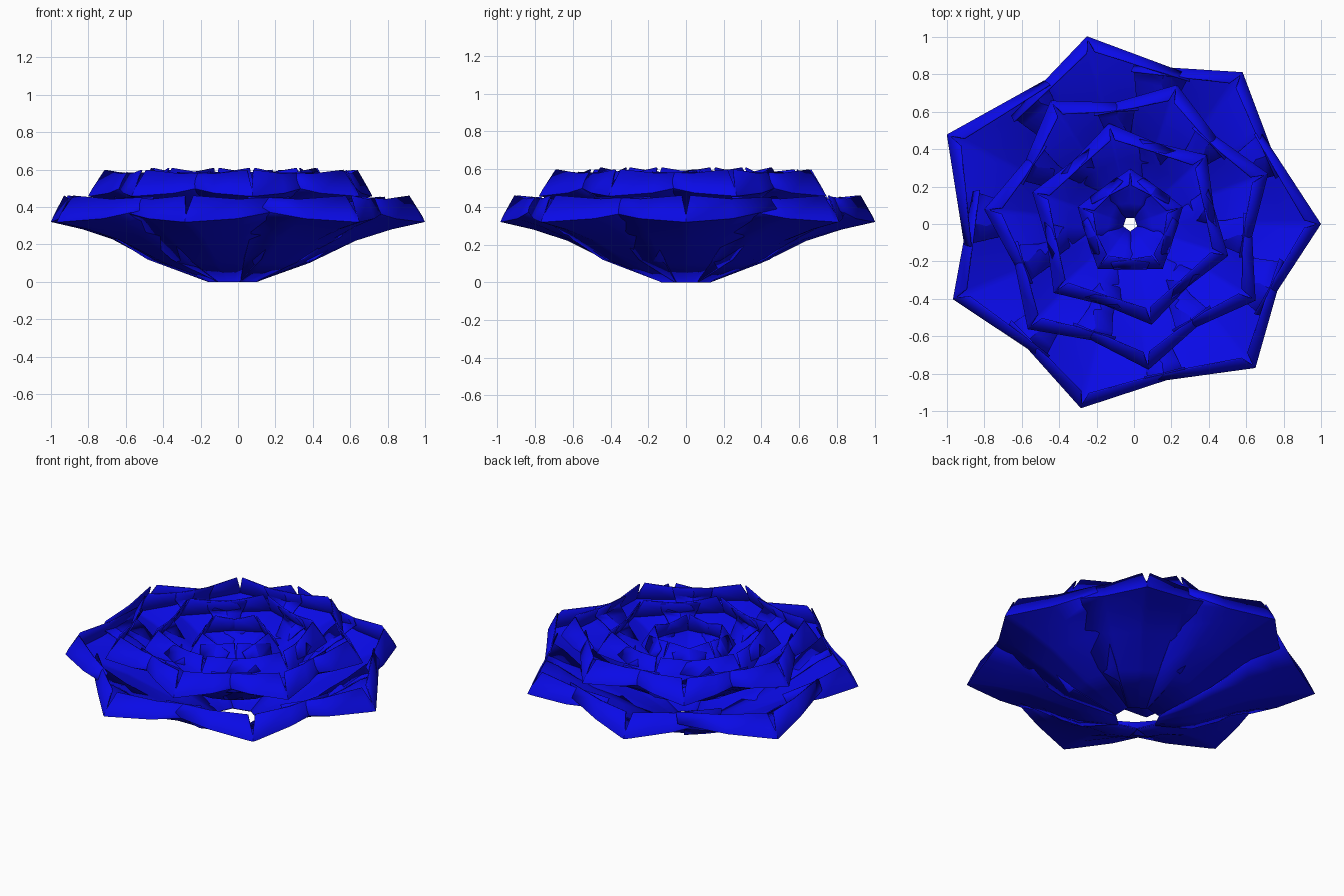
import bpy, math
from mathutils import Matrix, Vector

cube = bpy.data.objects.get("Cube")
if cube:
    bpy.data.objects.remove(cube, do_unlink=True)

blue = bpy.data.materials.new("petal_blue")
blue.use_nodes = True
color = (0.003, 0.003, 0.8, 1)
blue.diffuse_color = color
blue.node_tree.nodes["Principled BSDF"].inputs["Base Color"].default_value = color

# Columns across a petal; the narrow pair forms the notch at the tip
COLUMNS = (-1, -0.5, -0.05, 0, 0.05, 0.5, 1)
# Rows from base to tip: radius, half width, height, tip point, side lift
ROWS = ((0.12, 0.06, 0.0, 0.0, 0.0),
        (0.40, 0.25, 0.10, 0.03, 0.02),
        (0.65, 0.36, 0.22, 0.10, 0.04),
        (0.84, 0.44, 0.28, 0.20, 0.07),
        (1.02, 0.49, 0.32, 0.32, 0.07))


def petal_points(widen, point, scale, height, lean):
    """Grid of points for one petal along +x, with a rim folded up and inward."""
    grid = [[Vector(((r - drop * point * abs(f) * widen ** 0.5) * scale,
                     f * half * widen * scale, (z + lift * f * f) * height))
             for f in COLUMNS] for r, half, z, drop, lift in ROWS]
    rim = []
    for f, p in zip(COLUMNS, grid[-1]):
        rise = 0.25 if f == 0 else 1 - 0.55 * abs(f)
        rim.append(p + rise * Vector((-lean, -0.2 * lean * f, 0.145)))
    return grid + [rim]


def petal_ring(name, petals, scale, height, base, point, lean):
    """One ring of petals, each given as an angle in degrees and a reach."""
    verts, faces = [], []
    n = len(COLUMNS)
    widen = math.tan(math.pi / len(petals)) / math.tan(math.pi / 7)
    grid = petal_points(widen, point, scale, height, lean)
    for angle, reach in petals:
        start = len(verts)
        turn = Matrix.Rotation(math.radians(angle), 3, 'Z')
        for row in grid:
            for p in row:
                q = turn @ Vector((p.x * reach, p.y, p.z))
                verts.append(q + Vector((-0.02, 0, base)))
        for i in range(len(grid) - 1):
            for j in range(n - 1):
                a = start + i * n + j
                faces.append((a, a + n, a + n + 1, a + 1))
    mesh = bpy.data.meshes.new(name)
    mesh.from_pydata(verts, [], faces)
    mesh.materials.append(blue)
    obj = bpy.data.objects.new(name, mesh)
    bpy.context.collection.objects.link(obj)
    bpy.ops.object.select_all(action='DESELECT')
    obj.select_set(True)
    bpy.context.view_layer.objects.active = obj
    bpy.ops.object.shade_smooth_by_angle(angle=math.radians(35))
    # Thin petal walls
    wall = obj.modifiers.new("petal_thickness", 'SOLIDIFY')
    wall.thickness = 0.008
    wall.offset = 1


def even(count, first):
    return [(first + 360 * i / count, 1) for i in range(count)]


# Nested rings from the outside in
petal_ring("outer_petals", [(0, 1), (53.5, 0.99), (103, 1.01), (154, 1.07),
                            (203, 1.01), (255, 1), (311, 1)], 1, 1, 0, 1, 0.07)
petal_ring("second_petals", even(7, 20), 0.77, 0.9, 0.17, 1.05, 0.08)
petal_ring("third_petals", even(6, 42), 0.54, 0.62, 0.27, 1.15, 0.08)
petal_ring("inner_petals", even(5, 18), 0.29, 0.35, 0.34, 1.3, 0.08)
